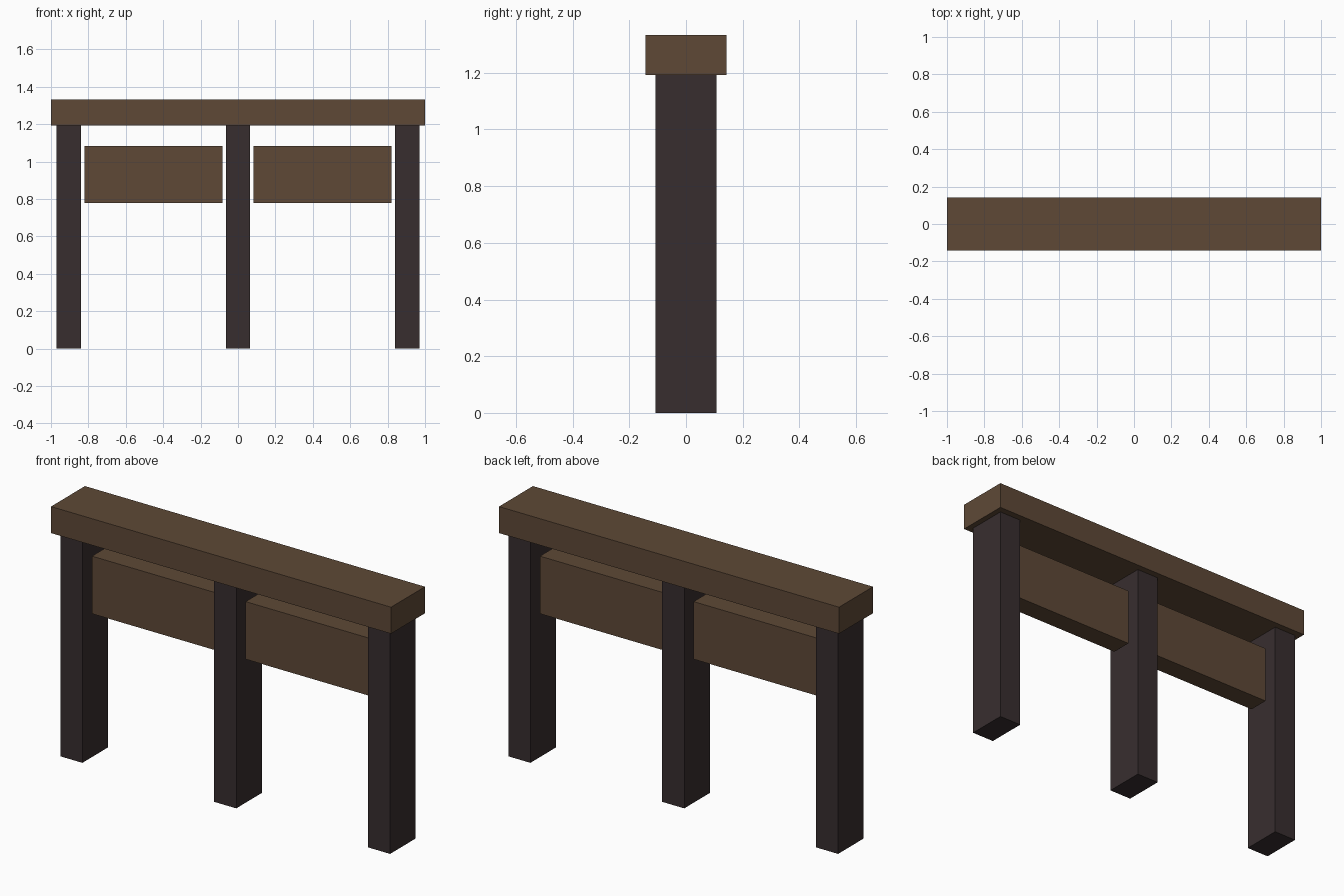
import bpy

# Remove the default cube
default = bpy.data.objects.get("Cube")
if default:
    bpy.data.objects.remove(default, do_unlink=True)


def make_material(name, rgb):
    mat = bpy.data.materials.new(name)
    mat.use_nodes = True
    colour = (*rgb, 1.0)
    mat.diffuse_color = colour
    shader = mat.node_tree.nodes["Principled BSDF"]
    shader.inputs["Base Color"].default_value = colour
    shader.inputs["Roughness"].default_value = 0.9
    return mat


def box(name, centre_x, width, depth, bottom, top, mat):
    """Box centred on y = 0, spanning bottom to top."""
    bpy.ops.mesh.primitive_cube_add(size=1, location=(centre_x, 0, (bottom + top) / 2))
    obj = bpy.context.object
    obj.name = name
    obj.scale = (width, depth, top - bottom)
    bpy.ops.object.transform_apply(location=False, rotation=False, scale=True)
    obj.data.materials.append(mat)
    return obj


brown_wood = make_material("brown_wood", (0.112, 0.066, 0.037))
dark_wood = make_material("dark_wood", (0.039, 0.027, 0.028))

BEAM_BOTTOM, BEAM_TOP = 1.192, 1.333

# Top beam
box("top_beam", 0, 2.0, 0.285, BEAM_BOTTOM, BEAM_TOP, brown_wood)

# Three posts carrying the beam
for name, x in (("right_post", -0.905), ("middle_post", 0), ("left_post", 0.905)):
    box(name, x, 0.13, 0.215, 0, BEAM_BOTTOM, dark_wood)

# Boards between the posts
for name, side in (("right_board", -1), ("left_board", 1)):
    box(name, side * 0.452, 0.737, 0.11, 0.778, 1.084, brown_wood)
